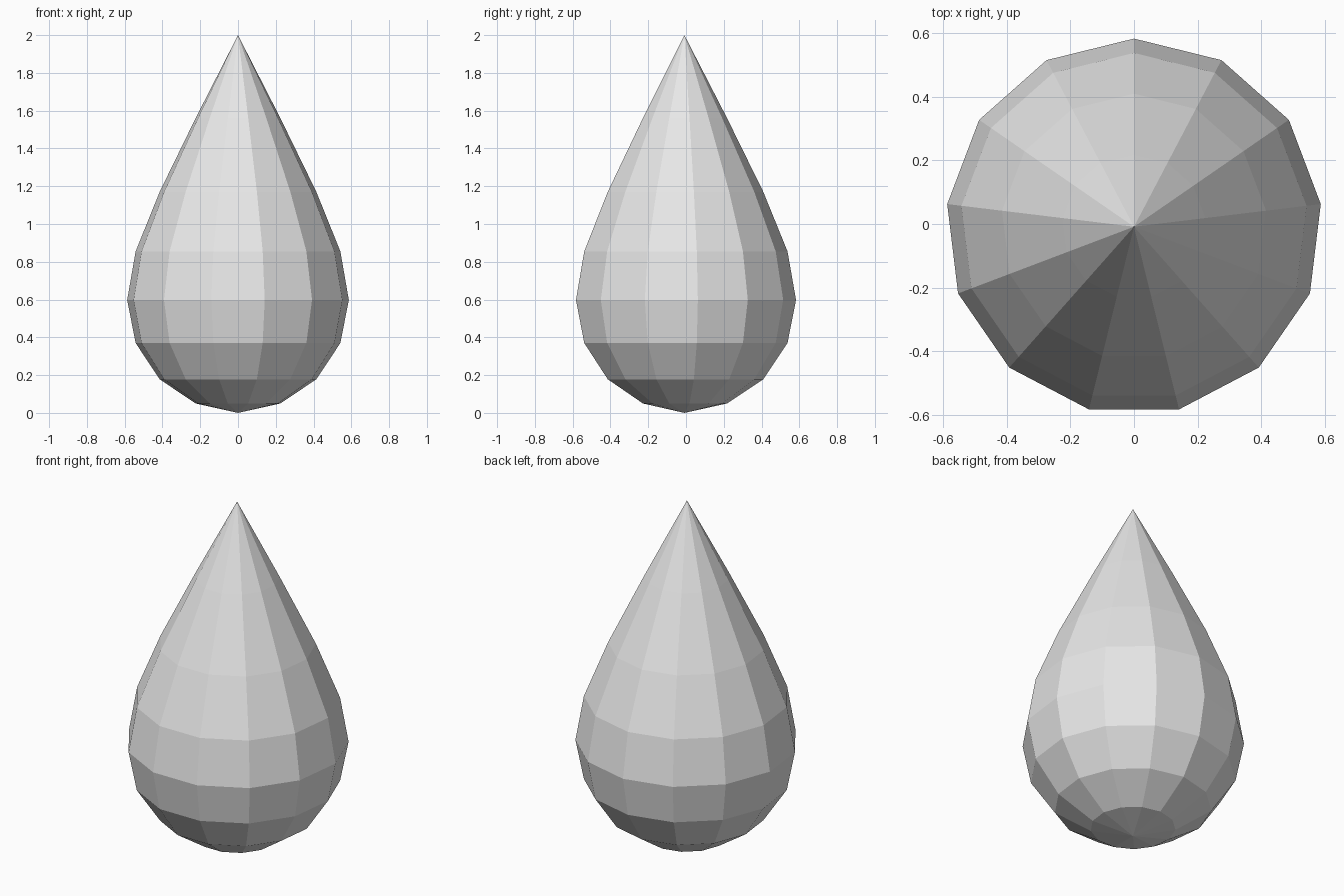
import bpy, bmesh, math

SIDES = 13
RADIUS = 0.591
CENTRE_Y = -0.0086  # odd side count puts the axis slightly off the box centre

cube = bpy.data.objects.get("Cube")
if cube:
    bpy.data.objects.remove(cube, do_unlink=True)

grey = bpy.data.materials.new("light grey")
grey.use_nodes = True
colour = (0.8, 0.8, 0.8, 1.0)
grey.diffuse_color = colour
grey.node_tree.nodes["Principled BSDF"].inputs["Base Color"].default_value = colour

# Ring heights from base to tip; radii follow a sphere in even angle steps
heights = [0.05, 0.178, 0.37, 0.598, 0.855, 1.17, 1.56]
steps = len(heights) + 1

bm = bmesh.new()
rings = []
for i, z in enumerate(heights, 1):
    r = RADIUS * math.sin(math.pi * i / steps)
    ring = []
    for k in range(SIDES):
        a = math.pi / 2 + math.tau * k / SIDES
        ring.append(bm.verts.new((r * math.cos(a), CENTRE_Y + r * math.sin(a), z)))
    rings.append(ring)
base = bm.verts.new((0, CENTRE_Y, 0))
tip = bm.verts.new((0, CENTRE_Y, 2))

# Side bands and the fans closing both ends
for k in range(SIDES):
    n = (k + 1) % SIDES
    for low, high in zip(rings, rings[1:]):
        bm.faces.new((low[k], low[n], high[n], high[k]))
    bm.faces.new((base, rings[0][n], rings[0][k]))
    bm.faces.new((tip, rings[-1][k], rings[-1][n]))
bm.normal_update()

mesh = bpy.data.meshes.new("droplet")
bm.to_mesh(mesh)
bm.free()
mesh.materials.append(grey)
droplet = bpy.data.objects.new("droplet", mesh)
bpy.context.collection.objects.link(droplet)
